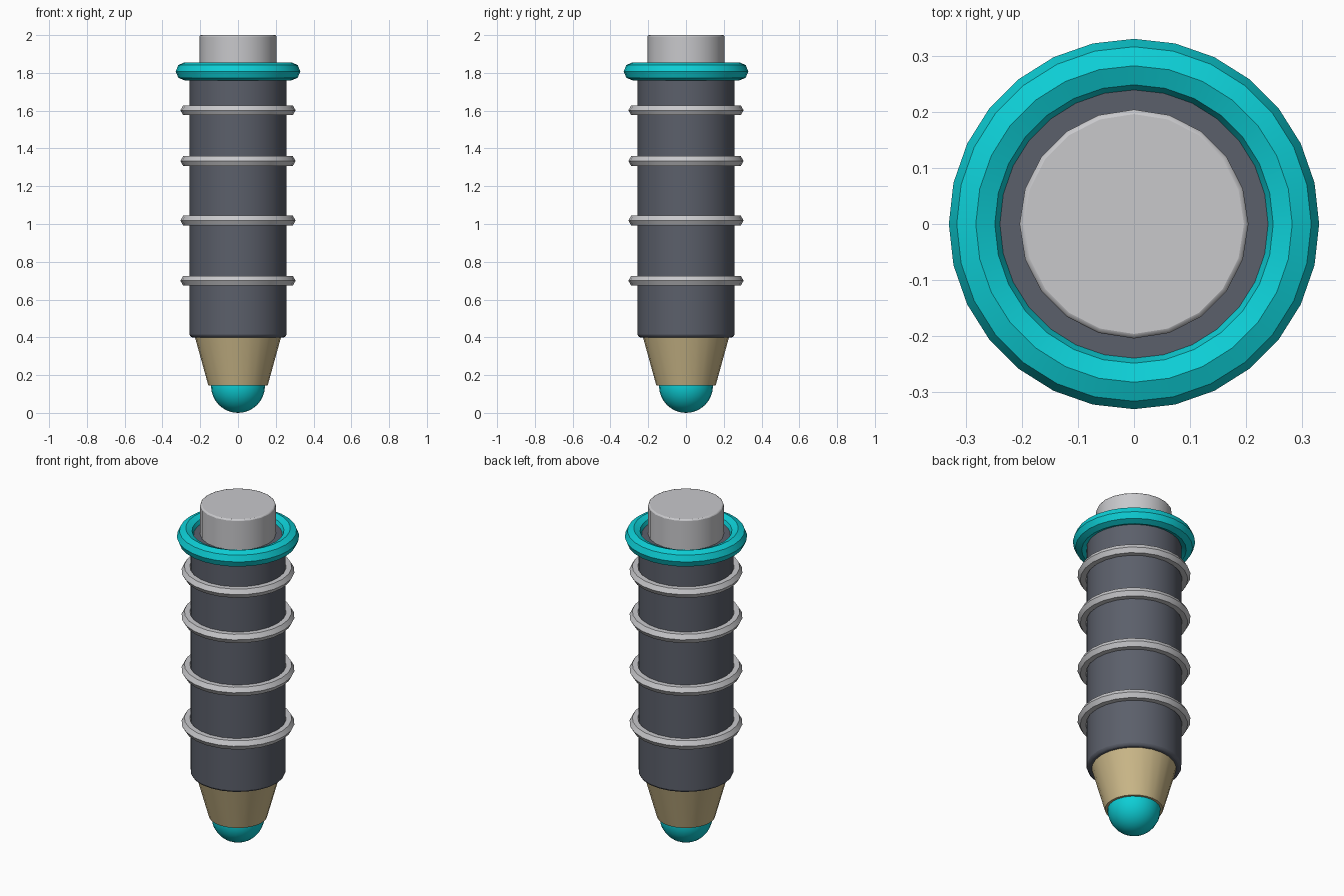
import bpy
from math import radians

default_cube = bpy.data.objects.get("Cube")
if default_cube:
    bpy.data.objects.remove(default_cube, do_unlink=True)


def make_material(name, rgb):
    mat = bpy.data.materials.new(name)
    mat.use_nodes = True
    color = (*rgb, 1.0)
    mat.diffuse_color = color
    mat.node_tree.nodes["Principled BSDF"].inputs["Base Color"].default_value = color
    return mat


TEAL = make_material("teal", (0.004, 0.62, 0.67))
SLATE = make_material("slate grey", (0.105, 0.115, 0.145))
SILVER = make_material("light grey", (0.58, 0.58, 0.6))
TAN = make_material("tan", (0.6, 0.48, 0.25))


def finish(name, mat):
    """Name, colour and shade the primitive that was just added."""
    obj = bpy.context.object
    obj.name = name
    obj.data.name = name
    obj.data.materials.append(mat)
    bpy.ops.object.shade_smooth_by_angle(angle=radians(30))
    return obj


def cylinder(name, mat, radius, bottom, top, sides, bevel):
    bpy.ops.mesh.primitive_cylinder_add(
        vertices=sides, radius=radius, depth=top - bottom,
        location=(0, 0, (bottom + top) / 2))
    obj = finish(name, mat)
    mod = obj.modifiers.new("rounded rims", "BEVEL")
    mod.width = bevel
    mod.segments = 2
    mod.limit_method = "ANGLE"
    mod.angle_limit = radians(60)
    return obj


def torus(name, mat, z, major, minor, sides, tube_sides):
    bpy.ops.mesh.primitive_torus_add(
        major_radius=major, minor_radius=minor,
        major_segments=sides, minor_segments=tube_sides, location=(0, 0, z))
    return finish(name, mat)


# Main barrel and the end cap on top
cylinder("body", SLATE, 0.256, 0.4, 1.82, 24, 0.014)
cylinder("end_cap", SILVER, 0.204, 1.7, 2.0, 20, 0.008)

# Thick collar round the top of the barrel
torus("collar", TEAL, 1.808, 0.282, 0.048, 28, 8)

# Thin rings along the barrel
for i, z in enumerate((0.7, 1.018, 1.333, 1.602)):
    torus(f"ring_{i + 1}", SILVER, z, 0.275, 0.03, 24, 6)

# Tapered nose, widening up into the barrel
bpy.ops.mesh.primitive_cone_add(
    vertices=24, radius1=0.157, radius2=0.25, depth=0.335,
    location=(0, 0, 0.3125))
finish("nose_cone", TAN)

# Round tip
bpy.ops.mesh.primitive_uv_sphere_add(
    segments=24, ring_count=16, radius=0.143, location=(0, 0, 0.143))
finish("tip", TEAL)
